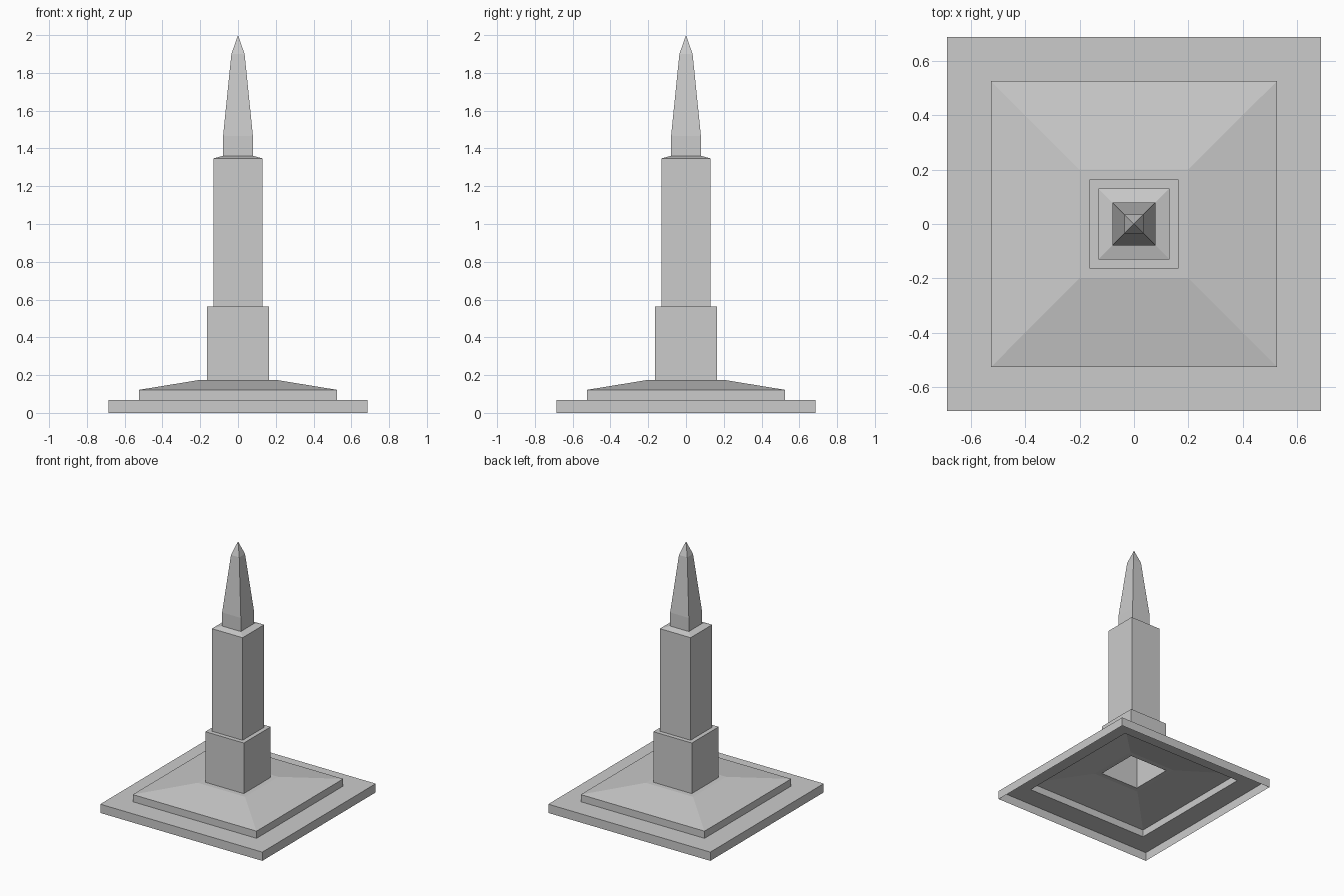
import bpy
import bmesh

cube = bpy.data.objects.get("Cube")
if cube:
    bpy.data.objects.remove(cube, do_unlink=True)

# One plain stone colour
STONE = (0.6, 0.6, 0.6, 1.0)
stone = bpy.data.materials.new("grey stone")
stone.use_nodes = True
stone.diffuse_color = STONE
stone.node_tree.nodes["Principled BSDF"].inputs["Base Color"].default_value = STONE


def square_shell(name, profile):
    """Loft square rings through (half width, height) pairs; zero width makes a point."""
    bm = bmesh.new()
    rings = []
    for r, z in profile:
        if r == 0:
            rings.append([bm.verts.new((0, 0, z))] * 4)
        else:
            rings.append([bm.verts.new((sx * r, sy * r, z))
                          for sx, sy in ((-1, -1), (1, -1), (1, 1), (-1, 1))])
    for low, high in zip(rings, rings[1:]):
        for i in range(4):
            j = (i + 1) % 4
            corners = [low[i], low[j], high[j], high[i]]
            bm.faces.new(list(dict.fromkeys(corners)))
    mesh = bpy.data.meshes.new(name)
    bm.to_mesh(mesh)
    bm.free()
    mesh.materials.append(stone)
    obj = bpy.data.objects.new(name, mesh)
    bpy.context.collection.objects.link(obj)
    return obj


# Half widths shared by neighbouring parts
SLAB, STEP, PEDESTAL, SHAFT, SPIRE = 0.686, 0.524, 0.163, 0.13, 0.079

# Hollow base, open underneath
square_shell("base_slab", [(SLAB, 0), (SLAB, 0.067), (STEP, 0.067)])
square_shell("sloped_step", [(STEP, 0.067), (STEP, 0.122), (0.2, 0.175), (PEDESTAL, 0.175)])

# Stacked column
square_shell("pedestal", [(PEDESTAL, 0.175), (PEDESTAL, 0.562), (SHAFT, 0.562)])
square_shell("shaft", [(SHAFT, 0.562), (SHAFT, 1.347), (SPIRE, 1.361)])

# Tapered top ending in a point
square_shell("spire", [(SPIRE, 1.361), (SPIRE, 1.465), (0.035, 1.9), (0, 2)])
